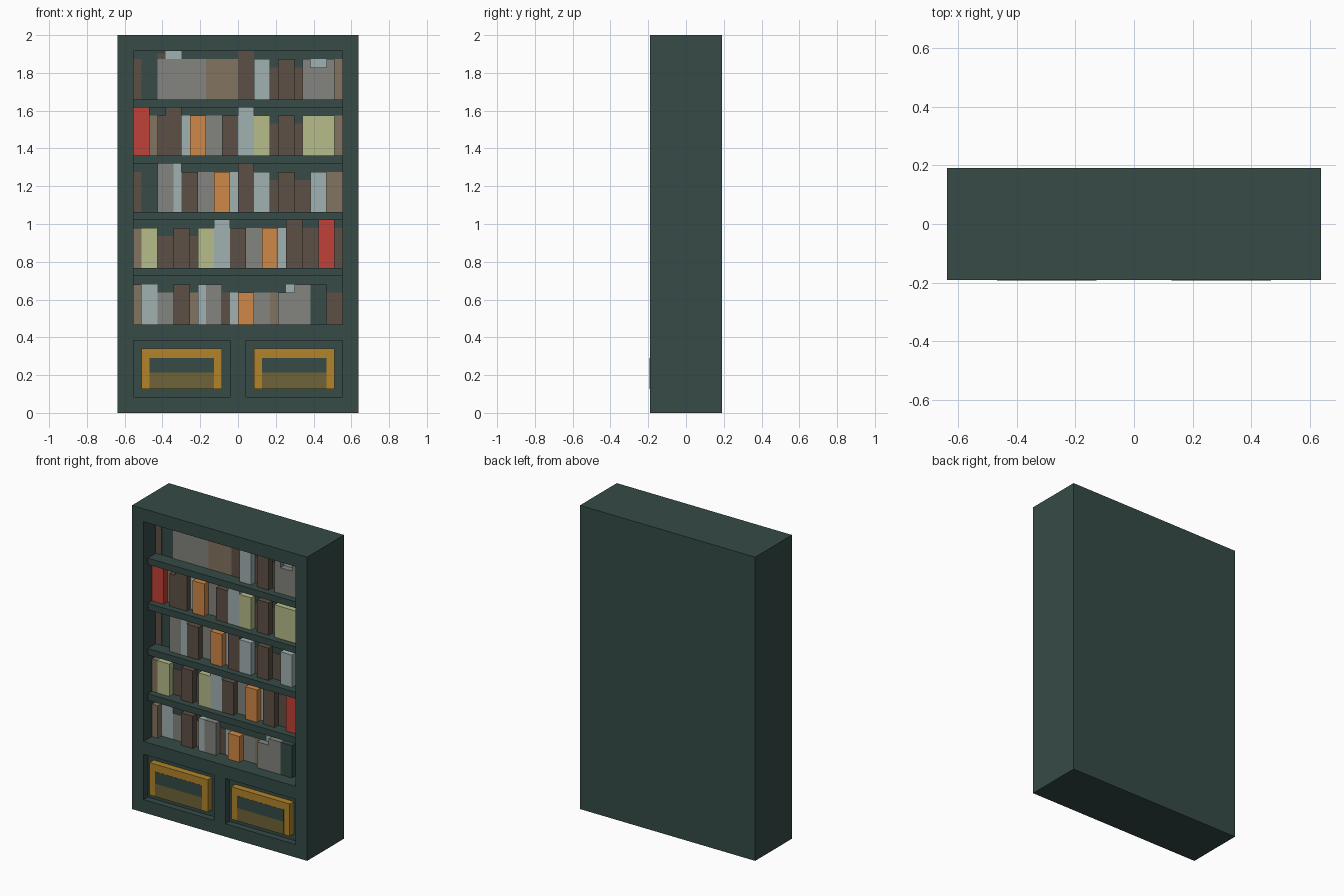
import bpy

if "Cube" in bpy.data.objects:
    bpy.data.objects.remove(bpy.data.objects["Cube"])

V = 2 / 47                      # block size: the case is 30 x 9 x 47 blocks
X0, Y0 = -15 * V, -4.5 * V      # left and front planes of the case


def material(name, r, g, b):
    m = bpy.data.materials.new(name)
    lin = [((c / 255 + 0.055) / 1.055) ** 2.4 for c in (r, g, b)]
    m.diffuse_color = (*lin, 1)
    m.use_nodes = True
    m.node_tree.nodes["Principled BSDF"].inputs["Base Color"].default_value = m.diffuse_color
    return m


MATS = {
    'D': material("dark_green", 54, 75, 71),
    'G': material("grey", 131, 133, 126),
    'T': material("tan", 130, 117, 96),
    'B': material("dark_brown", 92, 80, 69),
    'P': material("pale_blue", 160, 177, 177),
    'Y': material("pale_yellow", 182, 188, 138),
    'O': material("orange", 207, 136, 71),
    'R': material("red", 192, 65, 55),
    'A': material("gold", 178, 132, 42),
    'L': material("olive", 110, 99, 56),
}


def box(name, mat, x1, x2, d1, d2, z1, z2):
    """Box in block units: x from the left, d = depth from the front, z up."""
    bpy.ops.mesh.primitive_cube_add(size=1, location=(
        X0 + (x1 + x2) / 2 * V, Y0 + (d1 + d2) / 2 * V, (z1 + z2) / 2 * V))
    o = bpy.context.object
    o.name = name
    o.scale = ((x2 - x1) * V, (d2 - d1) * V, (z2 - z1) * V)
    bpy.ops.object.transform_apply(location=False, rotation=False, scale=True)
    o.data.materials.append(MATS[mat])
    return o


# Case with one book opening and two drawer pockets cut in
case = box("case", 'D', 0, 30, 0, 9, 0, 47)
pockets = [(2, 28, 3, 11, 45), (2, 14, 1, 2, 9), (16, 28, 1, 2, 9)]
for x1, x2, depth, z1, z2 in pockets:
    cutter = box("cutter", 'D', x1, x2, -1, depth, z1, z2)
    cutter.hide_render = True
    mod = case.modifiers.new("pocket", 'BOOLEAN')
    mod.operation = 'DIFFERENCE'
    mod.solver = 'EXACT'
    mod.object = cutter
    bpy.context.view_layer.objects.active = case
    bpy.ops.object.modifier_apply(modifier=mod.name)
    bpy.data.objects.remove(cutter, do_unlink=True)

# Shelves, set back one block
for i, z in enumerate((17, 24, 31, 38)):
    box(f"shelf_{i}", 'D', 2, 28, 1, 3, z, z + 1)

# Drawer fronts: gold plate, olive lower panel, dark slot
for side, x in (("left", 3), ("right", 17)):
    box(f"drawer_{side}", 'A', x, x + 10, 0, 1, 3, 8)
    box(f"drawer_panel_{side}", 'L', x + 1, x + 9, -0.03, 0.05, 3, 5)
    box(f"drawer_slot_{side}", 'D', x + 1, x + 9, -0.03, 0.05, 5, 6.85)

# Books, one row per shelf: colour, width, height; "+" stands one block forward,
# the others are thin spines on the back panel
ROWS = {
    39: "B15 D25 G65 T45 B26 P25+ B14 B25+ B14 G15+ G24+ G15+ T15",
    32: "R26+ T15 B15+ B26+ P15 O25+ G25 B25+ P26+ Y25+ B14 B25+ B14 Y45+ T15",
    25: "B15 D25 G26+ P16+ B25+ G25 O25+ P15 B26+ P25+ B14 B25+ B24 P25+ T25",
    18: "T15+ Y25+ B24 B25+ B14 Y25+ P26+ B25+ G25 O25+ P15 B26+ B25 R26+ B15",
    11: "T15+ P25 G24 B25+ T14 P15+ G25+ B14 P14 O24+ G24 T14 G24+ G25+ D25+ B24",
}
for z, row in ROWS.items():
    x = 2
    for n, code in enumerate(row.split()):
        w, h = int(code[1]), int(code[2])
        front = 2 if code.endswith('+') else 2.94
        if code[0] != 'D' or front == 2:
            box(f"book_{z}_{n}", code[0], x, x + w, front, 3, z, z + h)
        x += w

# Tops of books seen behind the top row and the lowest row
box("book_behind_top_brown", 'B', 5, 6, 2.94, 3, 44, 44.7)
box("book_behind_top_pale", 'P', 6, 8, 2.94, 3, 44, 45)
box("book_cap_top_pale", 'P', 24, 26, 2.94, 3, 43, 44)
box("book_behind_low_pale", 'P', 21, 22, 2.94, 3, 15, 16)
